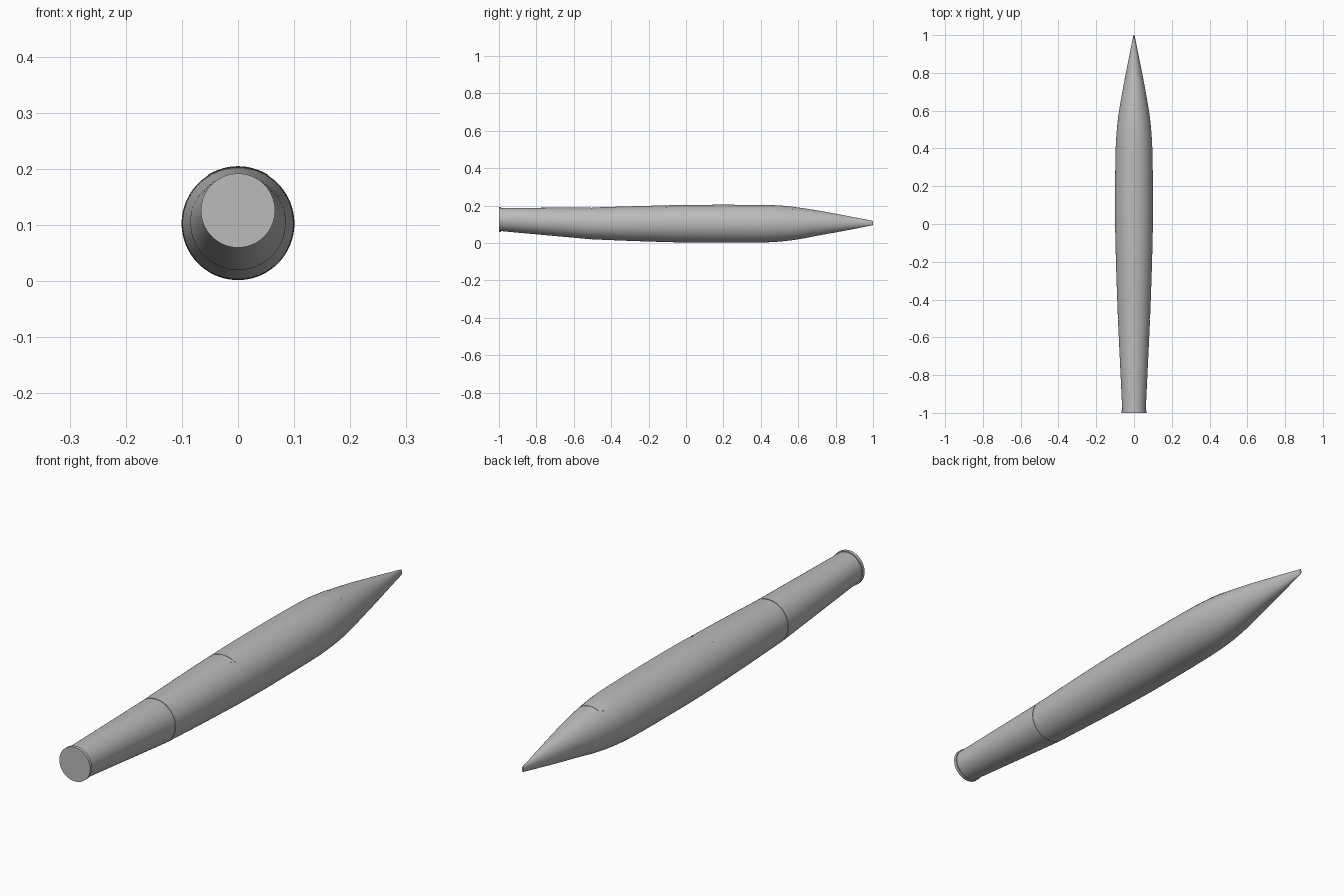
import bpy, bmesh, math
from mathutils import Matrix

if "Cube" in bpy.data.objects:
    bpy.data.objects.remove(bpy.data.objects["Cube"], do_unlink=True)

grey = bpy.data.materials.new("light grey")
grey.use_nodes = True
grey.diffuse_color = (0.5, 0.5, 0.5, 1)
grey.node_tree.nodes["Principled BSDF"].inputs["Base Color"].default_value = (0.5, 0.5, 0.5, 1)

# Hull stations: y, half width, half height, centre height
HULL = [(-0.505, 0.085, 0.085, 0.105), (-0.25, 0.094, 0.094, 0.104), (0.0, 0.100, 0.100, 0.103),
        (0.2, 0.100, 0.101, 0.103), (0.4, 0.097, 0.100, 0.103), (0.5, 0.091, 0.096, 0.104),
        (0.6, 0.079, 0.085, 0.105), (0.7, 0.062, 0.068, 0.107), (0.8, 0.043, 0.050, 0.107),
        (0.9, 0.023, 0.031, 0.107), (1.0, 0.003, 0.011, 0.107)]


def hull_at(y):
    """Smoothly interpolated hull section at y."""
    i = 0
    while i < len(HULL) - 2 and y > HULL[i + 1][0]:
        i += 1
    a, b = HULL[i], HULL[i + 1]
    p, q = HULL[max(i - 1, 0)], HULL[min(i + 2, len(HULL) - 1)]
    h = b[0] - a[0]
    t = (y - a[0]) / h
    out = [y]
    for k in (1, 2, 3):
        ma = (b[k] - p[k]) / (b[0] - p[0]) * h
        mb = (q[k] - a[k]) / (q[0] - a[0]) * h
        out.append((2*t**3 - 3*t*t + 1) * a[k] + (t**3 - 2*t*t + t) * ma
                   + (3*t*t - 2*t**3) * b[k] + (t**3 - t*t) * mb)
    return out


def finish(name, bm):
    bmesh.ops.remove_doubles(bm, verts=bm.verts, dist=1e-6)
    bmesh.ops.recalc_face_normals(bm, faces=bm.faces)
    mesh = bpy.data.meshes.new(name)
    bm.to_mesh(mesh)
    bm.free()
    mesh.materials.append(grey)
    ob = bpy.data.objects.new(name, mesh)
    bpy.context.collection.objects.link(ob)
    bpy.ops.object.select_all(action='DESELECT')
    ob.select_set(True)
    bpy.context.view_layer.objects.active = ob
    bpy.ops.object.shade_smooth_by_angle(angle=math.radians(35))
    return ob


def loft(name, sections, start=0, end=360, grow=0.0, steps=96):
    """Skin elliptical arcs between two angles and close the solid."""
    bm = bmesh.new()
    n = round(steps * (end - start) / 360)
    rings = []
    for y, w, h, z in sections:
        angles = [math.radians(start + (end - start) * i / n) for i in range(n + 1)]
        rings.append([bm.verts.new(((w + grow) * math.cos(a), y, z + (h + grow) * math.sin(a)))
                      for a in angles])
    for r, s in zip(rings, rings[1:]):
        for i in range(n):
            bm.faces.new((r[i], r[i + 1], s[i + 1], s[i]))
    bm.faces.new(rings[0])
    bm.faces.new(rings[-1])
    if end - start < 360:
        for r, s in zip(rings, rings[1:]):
            bm.faces.new((r[0], s[0], s[-1], r[-1]))
    return finish(name, bm)


def span(y0, y1, n):
    return [hull_at(y0 + (y1 - y0) * i / n) for i in range(n + 1)]


# Main hull, split along the waterline into two shells
loft("upper_hull", span(-0.503, 1.0, 60), 0, 180)
loft("lower_hull", span(-0.503, 1.0, 60), 180, 360)

# Access hatch lying almost flush on the top
loft("top_hatch", span(-0.09, 0.585, 32), 58, 122, grow=0.001, steps=120)

# Tapered tail with an upswept underside, a narrow joint and a flanged end
loft("tail_joint", [(-0.51, 0.083, 0.083, 0.105), (-0.50, 0.083, 0.083, 0.105)])
loft("tail_section", [(-0.988, 0.062, 0.062, 0.126), (-0.507, 0.085, 0.085, 0.105)])
loft("tail_flange", [(-1.0, 0.066, 0.066, 0.126), (-0.988, 0.066, 0.066, 0.126)])


def screw(name, location, axis):
    bm = bmesh.new()
    rot = Matrix.Rotation(math.pi / 2, 4, 'X') if axis == 'Y' else Matrix()
    bmesh.ops.create_cone(bm, cap_ends=True, segments=12, radius1=0.0018, radius2=0.0018,
                          depth=0.003, matrix=Matrix.Translation(location) @ rot)
    finish(name, bm)


# Tiny fasteners on the tail plate and around the hatch ends
for side, x in (("left", 1), ("right", -1)):
    for level, z in (("lower", 0.091), ("upper", 0.16)):
        screw(f"tail_screw_{level}_{side}", (x * 0.034, -0.9988, z), 'Y')
    for place, y in (("front", -0.105), ("back", 0.57)):
        _, w, h, zc = hull_at(y)
        top = zc + h * math.sqrt(1 - (0.043 / w) ** 2)
        screw(f"hatch_screw_{place}_{side}", (x * 0.043, y, top), 'Z')
